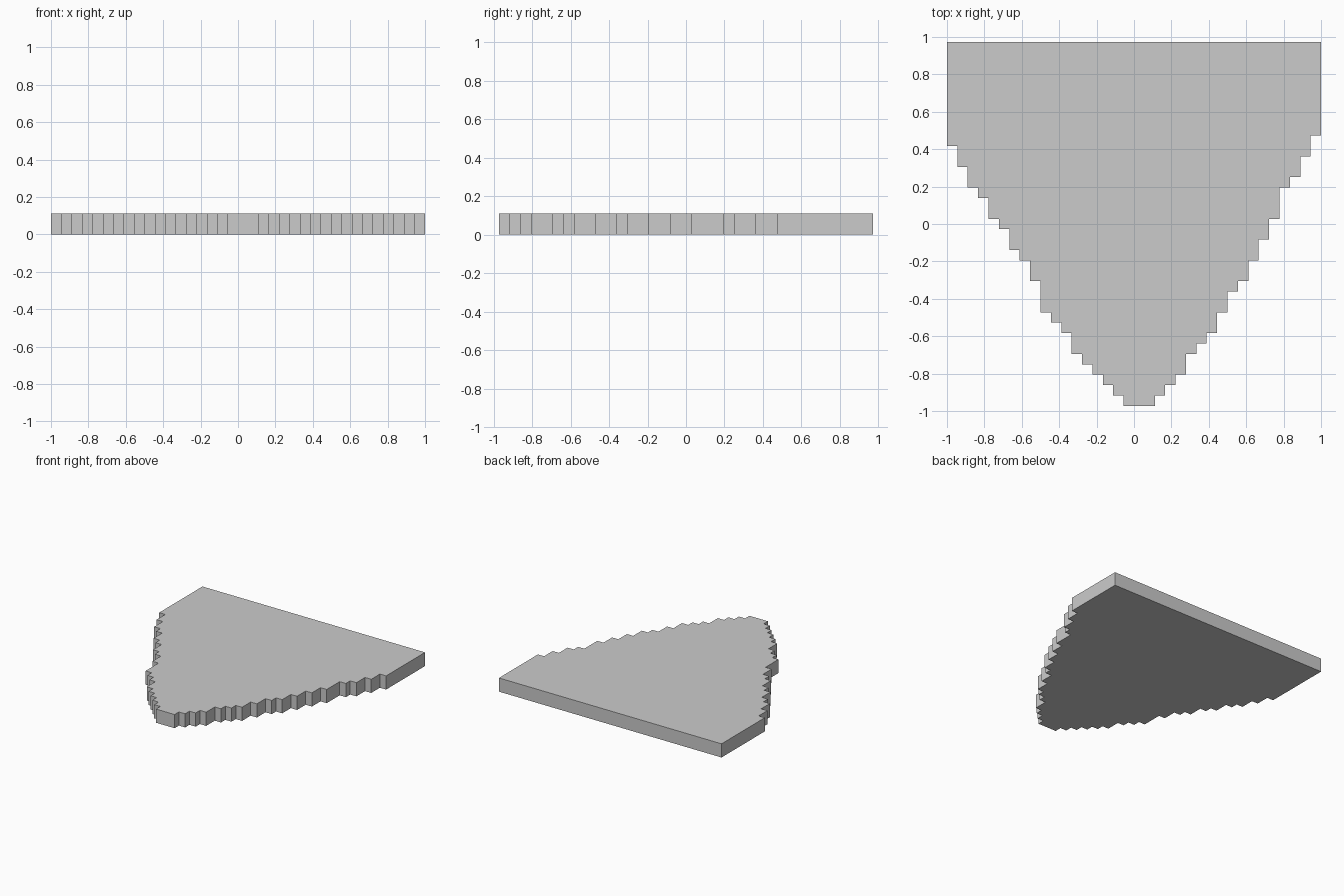
import bpy, bmesh

if "Cube" in bpy.data.objects:
    bpy.data.objects.remove(bpy.data.objects["Cube"])

CELL = 1 / 18          # voxel size
ROWS = 35              # depth in voxels
COLS = 36              # width in voxels
HEIGHT = 2 * CELL

# Front edge of each voxel column, left to right, counted from the front tip
starts = [25, 23, 21, 20, 18, 17, 15, 14, 12, 9, 8, 7, 5, 4, 3, 2, 1,
          0, 0, 0,
          1, 2, 3, 5, 6, 7, 9, 11, 12, 14, 16, 18, 21, 22, 24, 26]


def grid_point(col, row):
    return ((col - COLS / 2) * CELL, (row - ROWS / 2) * CELL, 0)


# Stepped outline: walk along the front edge, then close across the straight back
outline = [grid_point(0, ROWS)]
for col, row in enumerate(starts):
    if col == 0 or row != starts[col - 1]:
        if col:
            outline.append(grid_point(col, starts[col - 1]))
        outline.append(grid_point(col, row))
outline += [grid_point(COLS, starts[-1]), grid_point(COLS, ROWS)]

# Extrude the outline into a flat slab
bm = bmesh.new()
base = bm.faces.new([bm.verts.new(p) for p in outline])
top = bmesh.ops.extrude_face_region(bm, geom=[base], use_keep_orig=True)
bmesh.ops.translate(bm, vec=(0, 0, HEIGHT),
                    verts=[v for v in top["geom"] if isinstance(v, bmesh.types.BMVert)])
bmesh.ops.recalc_face_normals(bm, faces=bm.faces)

mesh = bpy.data.meshes.new("stepped_slab")
bm.to_mesh(mesh)
bm.free()
slab = bpy.data.objects.new("stepped_slab", mesh)
bpy.context.collection.objects.link(slab)
